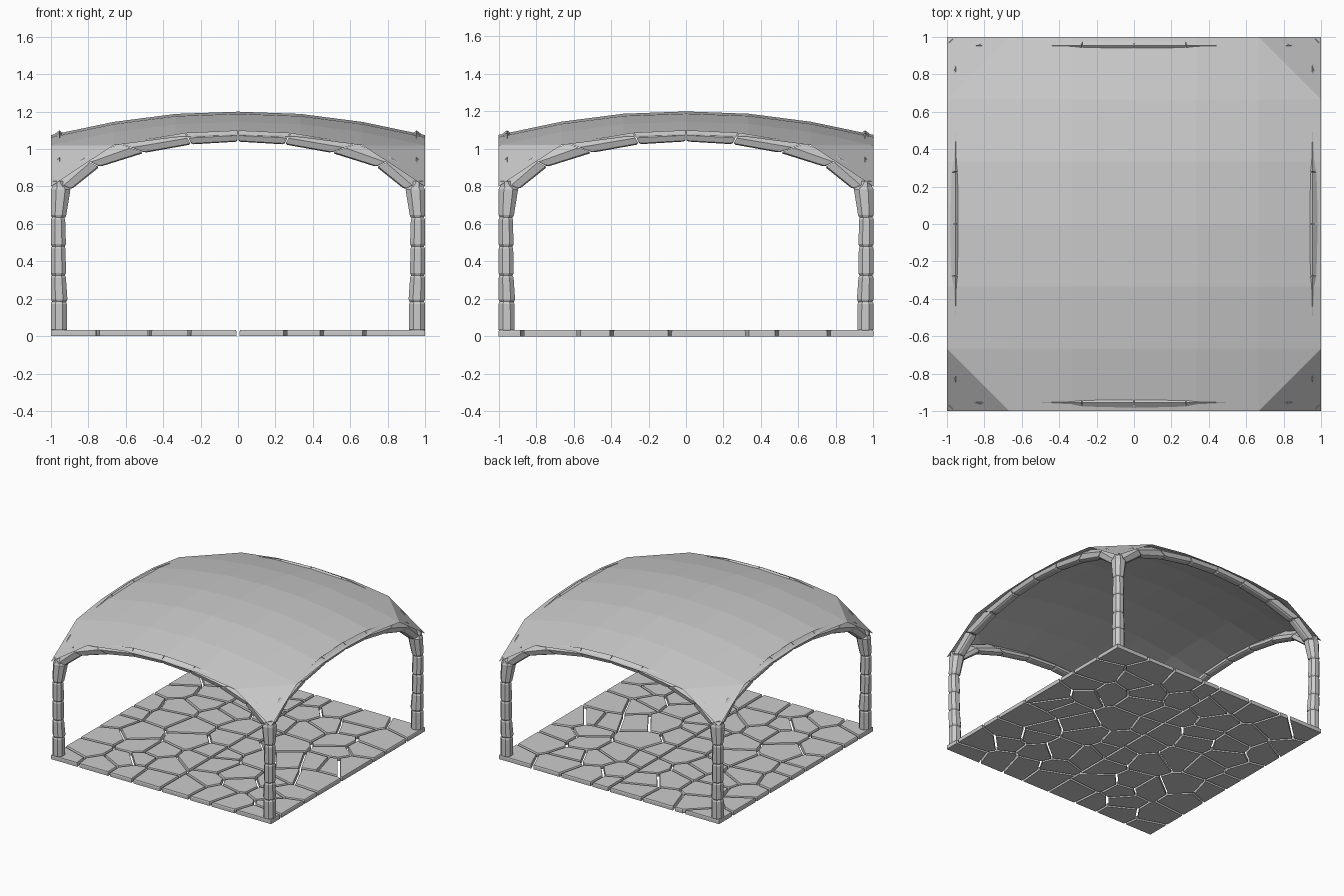
import bpy, bmesh, math, random
from mathutils import Vector, Matrix

if "Cube" in bpy.data.objects:
    bpy.data.objects.remove(bpy.data.objects["Cube"])

random.seed(7)


def finish(bm, name):
    bmesh.ops.recalc_face_normals(bm, faces=bm.faces)
    me = bpy.data.meshes.new(name)
    bm.to_mesh(me)
    bm.free()
    ob = bpy.data.objects.new(name, me)
    bpy.context.collection.objects.link(ob)
    return ob


def loft(bm, rings):
    """Skin a list of closed rings and cap both ends."""
    vs = [[bm.verts.new(p) for p in r] for r in rings]
    n = len(vs[0])
    for a, b in zip(vs, vs[1:]):
        for i in range(n):
            j = (i + 1) % n
            bm.faces.new((a[i], a[j], b[j], b[i]))
    bm.faces.new(vs[0][::-1])
    bm.faces.new(vs[-1])


# Floor: irregular flagstones, clipped from jittered cells, with a seam at x = 0
def clip(poly, p, n):
    out = []
    for a, b in zip(poly, poly[1:] + poly[:1]):
        da, db = (a - p).dot(n), (b - p).dot(n)
        if da <= 0:
            out.append(a)
        if da * db < 0:
            out.append(a.lerp(b, da / (da - db)))
    return out


def flagstones(x0, x1, cols, rows, gap=0.009):
    bm = bmesh.new()
    w, h = (x1 - x0) / cols, 2 / rows
    seeds = [Vector((x0 + w * (i + .5 + random.uniform(-.42, .42)),
                     -1 + h * (j + .5 + random.uniform(-.42, .42))))
             for i in range(cols) for j in range(rows)]
    left = x0 + (gap if x0 == 0 else 0)
    right = x1 - (gap if x1 == 0 else 0)
    for s in seeds:
        poly = [Vector(c) for c in ((left, -1), (right, -1), (right, 1), (left, 1))]
        for o in seeds:
            if o is not s and poly:
                n = (o - s).normalized()
                poly = clip(poly, (s + o) / 2 - n * gap, n)
        if len(poly) < 3:
            continue
        c = sum(poly, Vector((0, 0))) / len(poly)
        top = [c + (p - c) * .975 for p in poly]
        loft(bm, [[(p.x, p.y, 0) for p in poly],
                  [(p.x, p.y, .025) for p in poly],
                  [(p.x, p.y, .033) for p in top]])
    return finish(bm, "floor_stones")


flagstones(-1, 0, 4, 9)
flagstones(0, 1, 4, 9)


# Pillars: stacked chamfered blocks with a flared capital
def block_ring(w, z, sx, sy, inset=0.0):
    lo, hi, c = inset, w - inset, w * .27
    pts = [(lo + c, lo), (hi - c, lo), (hi, lo + c), (hi, hi - c),
           (hi - c, hi), (lo + c, hi), (lo, hi - c), (lo, lo + c)]
    return [(sx * (1 - a), sy * (1 - b), z) for a, b in pts]


blocks = [(.03, .18, .086, .085), (.19, .32, .088, .080), (.33, .475, .080, .078),
          (.485, .63, .080, .076), (.64, .79, .082, .104)]
for sx in (-1, 1):
    for sy in (-1, 1):
        bm = bmesh.new()
        for z0, z1, w0, w1 in blocks:
            e = .007
            loft(bm, [block_ring(w0, z0 - e, sx, sy, .006), block_ring(w0, z0 + e, sx, sy),
                      block_ring(w1, z1 - e, sx, sy), block_ring(w1, z1 + e, sx, sy, .006)])
        # Springing stone between capital and arches
        loft(bm, [block_ring(.104, .785, sx, sy, .006), block_ring(.075, .83, sx, sy, .01)])
        finish(bm, "pillar")

# Arches: wedge stones following the roof edge, one arch per side
top = [(.97, .82), (.83, .95), (.63, 1.03), (.28, 1.087), (0, 1.10)]
low = [(.89, .785), (.74, .905), (.5, .98), (.25, 1.025), (0, 1.04)]
top += [(-x, z) for x, z in top[-2::-1]]
low += [(-x, z) for x, z in low[-2::-1]]
section = [(.045, 1), (.010, .55), (.022, .08), (.035, 0), (.070, 0), (.085, .10), (.085, .45)]


def arch_ring(t, b, shrink):
    ring = []
    for d, k in section:
        k = k + shrink if k < .2 else k
        p = b.lerp(t, k)
        ring.append((p.x, -1 + d, p.y))
    return ring


for q in range(4):
    bm = bmesh.new()
    for i in range(len(top) - 1):
        t0, t1 = Vector(top[i]), Vector(top[i + 1])
        b0, b1 = Vector(low[i]), Vector(low[i + 1])
        rings = []
        for f, s in ((.01, .10), (.05, 0), (.95, 0), (.99, .10)):
            rings.append(arch_ring(t0.lerp(t1, f), b0.lerp(b1, f), s))
        loft(bm, rings)
    bmesh.ops.rotate(bm, verts=bm.verts, cent=(0, 0, 0),
                     matrix=Matrix.Rotation(q * math.pi / 2, 3, 'Z'))
    finish(bm, "arch")

# Roof: thin 6 x 6 domed sheet whose corners fold down to the pillars
drop = [0, .012, .055, .125]
bm = bmesh.new()
grid = {}
for i in range(-3, 4):
    for j in range(-3, 4):
        z = 1.2 - drop[abs(i)] - drop[abs(j)]
        if abs(i) == 3 and abs(j) == 3:
            z = .80
        grid[i, j] = bm.verts.new((i / 3, j / 3, z))
for i in range(-3, 3):
    for j in range(-3, 3):
        a, b, c, d = grid[i, j], grid[i + 1, j], grid[i + 1, j + 1], grid[i, j + 1]
        if i in (-3, 2) and j in (-3, 2):
            if i == j:
                bm.faces.new((a, b, d))
                bm.faces.new((b, c, d))
            else:
                bm.faces.new((a, b, c))
                bm.faces.new((a, c, d))
        else:
            bm.faces.new((a, b, c, d))
roof = finish(bm, "roof")
if roof.data.polygons[14].normal.z < 0:
    roof.data.flip_normals()
